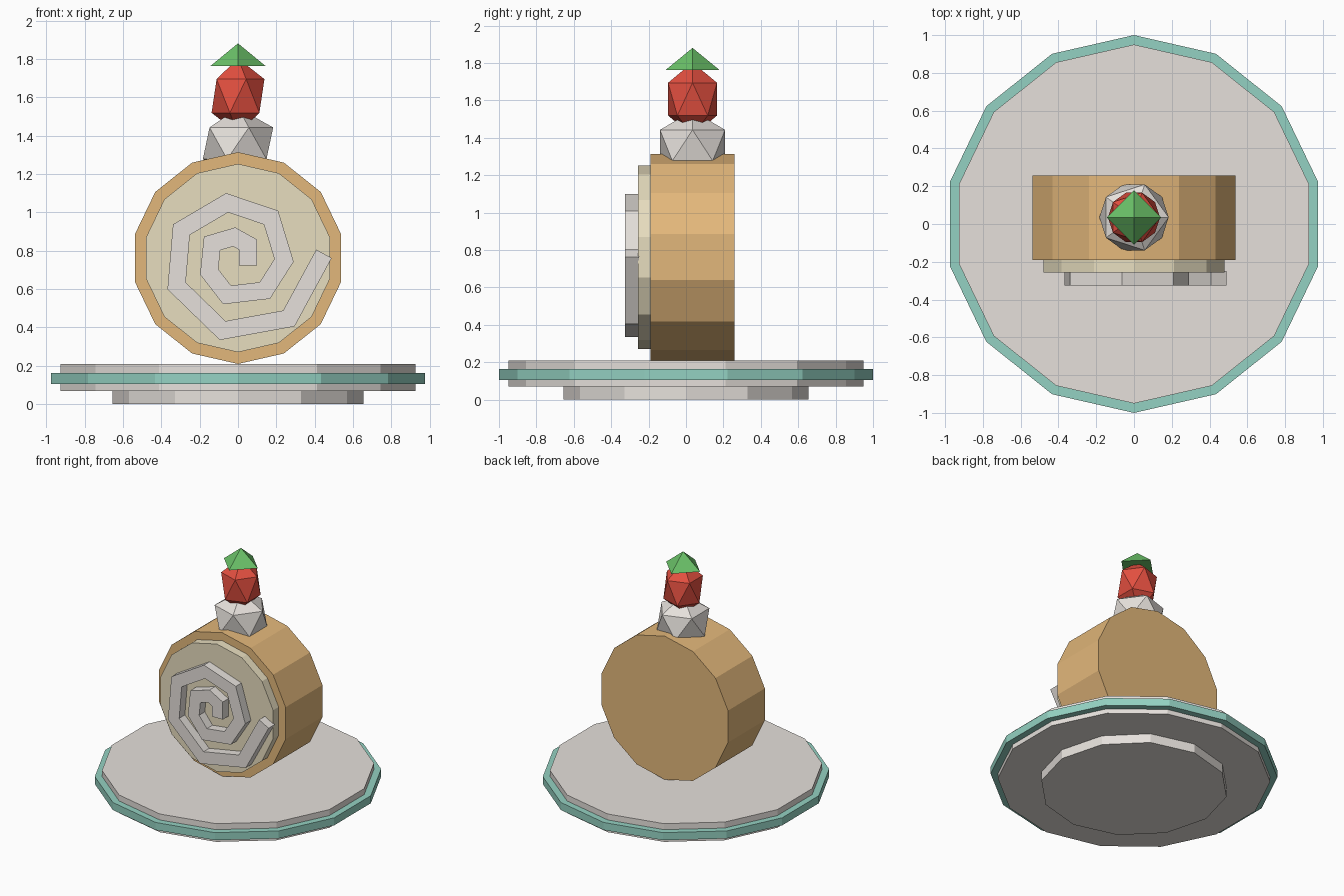
import bpy, bmesh, math
from mathutils import Vector

if "Cube" in bpy.data.objects:
    bpy.data.objects.remove(bpy.data.objects["Cube"])


def srgb(c):
    return c / 12.92 if c <= 0.04045 else ((c + 0.055) / 1.055) ** 2.4


def material(name, r, g, b):
    m = bpy.data.materials.new(name)
    m.diffuse_color = (srgb(r), srgb(g), srgb(b), 1)
    m.use_nodes = True
    m.node_tree.nodes["Principled BSDF"].inputs["Base Color"].default_value = m.diffuse_color
    return m


WHITE = material("cream_white", 0.90, 0.88, 0.86)
TEAL = material("teal", 0.58, 0.82, 0.76)
TAN = material("sponge_tan", 0.89, 0.72, 0.48)
CREAM = material("pale_cream", 0.91, 0.87, 0.75)
RED = material("berry_red", 0.89, 0.31, 0.25)
GREEN = material("leaf_green", 0.42, 0.76, 0.41)


def finish(name, bm, mat):
    bmesh.ops.recalc_face_normals(bm, faces=bm.faces)
    me = bpy.data.meshes.new(name)
    bm.to_mesh(me)
    bm.free()
    me.materials.append(mat)
    ob = bpy.data.objects.new(name, me)
    bpy.context.collection.objects.link(ob)
    return ob


def extrude_profile(name, pts, vec, mat):
    """Extrude one closed outline along a vector."""
    bm = bmesh.new()
    face = bm.faces.new([bm.verts.new(p) for p in pts])
    out = bmesh.ops.extrude_face_region(bm, geom=[face], use_keep_orig=True)
    new = [g for g in out["geom"] if isinstance(g, bmesh.types.BMVert)]
    bmesh.ops.translate(bm, verts=new, vec=vec)
    return finish(name, bm, mat)


def ring(n, r):
    """Polygon points with one corner straight up (second axis)."""
    return [(r * math.sin(math.tau * i / n), r * math.cos(math.tau * i / n)) for i in range(n)]


def flat_disc(name, n, r, z0, z1, mat):
    extrude_profile(name, [(x, y, z0) for x, y in ring(n, r)], (0, 0, z1 - z0), mat)


def upright_disc(name, n, r, y0, y1, mat):
    extrude_profile(name, [(x, y0, ROLL_Z + z) for x, z in ring(n, r)], (0, y1 - y0, 0), mat)


def ico(name, r, rz, z, mat):
    bm = bmesh.new()
    bmesh.ops.create_icosphere(bm, subdivisions=1, radius=1)
    bmesh.ops.scale(bm, verts=bm.verts, vec=(r, r, rz))
    bmesh.ops.translate(bm, verts=bm.verts, vec=(0, MID_Y, z))
    finish(name, bm, mat)


ROLL_Z, MID_Y = 0.762, 0.035

# Plate: foot, body and coloured rim band
flat_disc("plate_foot", 12, 0.655, 0.0, 0.072, WHITE)
flat_disc("plate_body", 14, 0.95, 0.07, 0.21, WHITE)
flat_disc("plate_rim", 14, 1.0, 0.106, 0.164, TEAL)

# Rolled cake and its cream face
upright_disc("cake_roll", 14, 0.552, -0.19, 0.258, TAN)
upright_disc("cream_face", 14, 0.491, -0.257, -0.18, CREAM)

# Spiral ribbon with mitred corners, from outer end to centre (x, z)
path = [Vector(p) for p in (
    (0.448, 0.784), (0.265, 0.447), (-0.08, 0.384), (-0.32, 0.617), (-0.295, 0.91),
    (-0.057, 1.05), (0.172, 0.973), (0.24, 0.75), (0.14, 0.593), (-0.057, 0.57),
    (-0.15, 0.69), (-0.135, 0.838), (-0.02, 0.872), (0.052, 0.832), (0.052, 0.724))]
HALF = 0.046
left, right = [], []
for i, p in enumerate(path):
    a = (p - path[i - 1]).normalized() if i else (path[1] - p).normalized()
    b = (path[i + 1] - p).normalized() if i < len(path) - 1 else a
    na, nb = Vector((-a.y, a.x)), Vector((-b.y, b.x))
    m = (na + nb).normalized()
    off = m * (HALF / m.dot(na))
    left.append(p + off)
    right.append(p - off)
bm = bmesh.new()
rows = []
for l, r in zip(left, right):
    rows.append([bm.verts.new((q.x, y, q.y)) for q, y in
                 ((l, -0.326), (r, -0.326), (r, -0.25), (l, -0.25))])
for s, t in zip(rows, rows[1:]):
    for k in range(4):
        j = (k + 1) % 4
        bm.faces.new((s[k], s[j], t[j], t[k]))
bm.faces.new(rows[0])
bm.faces.new(rows[-1])
finish("cream_spiral", bm, WHITE)

# Topping: cream dollop, berry and leaf cap
ico("cream_dollop", 0.205, 0.185, 1.36, WHITE)
ico("berry", 0.154, 0.196, 1.607, RED)
bm = bmesh.new()
bmesh.ops.create_cone(bm, cap_ends=True, segments=4, radius1=0.144, radius2=0, depth=0.118)
bmesh.ops.translate(bm, verts=bm.verts, vec=(0, MID_Y, 1.822))
finish("leaf_cap", bm, GREEN)
